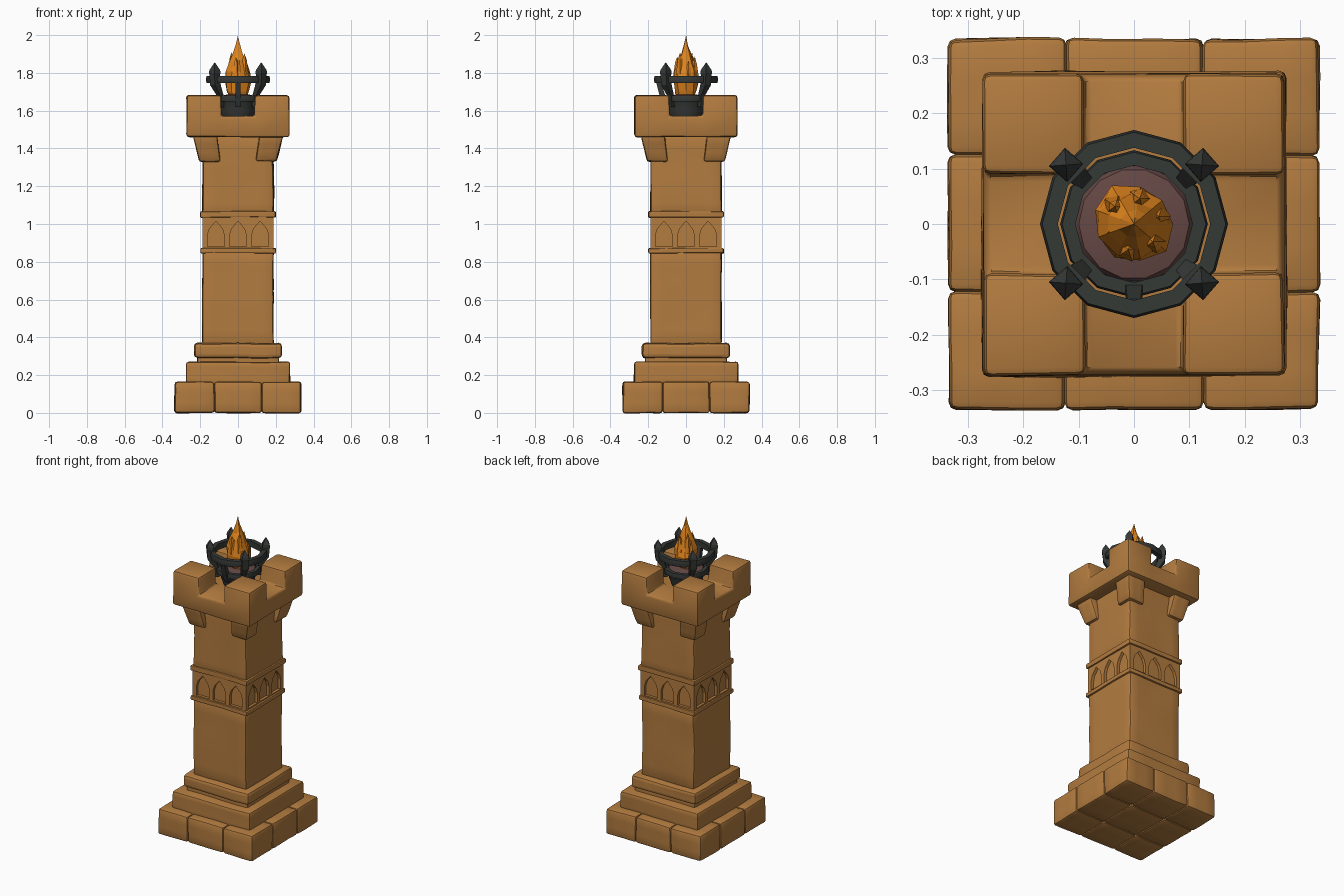
import bpy, bmesh, math, random
from mathutils import Vector, Matrix, noise

if "Cube" in bpy.data.objects:
    bpy.data.objects.remove(bpy.data.objects["Cube"])

random.seed(4)


def material(name, rgb):
    m = bpy.data.materials.new(name)
    m.diffuse_color = (*rgb, 1)
    m.use_nodes = True
    m.node_tree.nodes["Principled BSDF"].inputs["Base Color"].default_value = m.diffuse_color
    return m


STONE = material("sandstone", (0.45, 0.20, 0.05))
IRON = material("dark iron", (0.036, 0.041, 0.037))
COAL = material("plum coals", (0.13, 0.065, 0.06))
FIRE = material("orange flame", (0.74, 0.23, 0.012))


def finish(bm, name, mat, bevel=0.0, smooth=True):
    bmesh.ops.recalc_face_normals(bm, faces=bm.faces[:])
    me = bpy.data.meshes.new(name)
    bm.to_mesh(me)
    bm.free()
    ob = bpy.data.objects.new(name, me)
    bpy.context.collection.objects.link(ob)
    me.materials.append(mat)
    bpy.ops.object.select_all(action='DESELECT')
    ob.select_set(True)
    bpy.context.view_layer.objects.active = ob
    if bevel:
        b = ob.modifiers.new("worn edges", 'BEVEL')
        b.width, b.segments, b.limit_method = bevel, 2, 'ANGLE'
        b.angle_limit = math.radians(40)
        bpy.ops.object.modifier_apply(modifier=b.name)
    if smooth:
        bpy.ops.object.shade_smooth_by_angle(angle=math.radians(35))
    return ob


def roughen(bm, amount):
    for v in bm.verts:
        v.co += noise.noise_vector(v.co * 6) * amount


def block(name, lo, hi, bevel=0.012, taper=1.0, cuts=3, rough=0.006):
    """Worn stone block from corner lo to corner hi; taper scales the bottom."""
    lo, hi = Vector(lo), Vector(hi)
    bm = bmesh.new()
    bmesh.ops.create_cube(bm, size=1)
    if cuts:
        bmesh.ops.subdivide_edges(bm, edges=bm.edges[:], cuts=cuts, use_grid_fill=True)
    for v in bm.verts:
        k = taper + (1 - taper) * (v.co.z + 0.5)
        v.co = Vector((lo[i] + (hi[i] - lo[i]) * (v.co[i] + 0.5) for i in range(3)))
        v.co.x *= k
        v.co.y *= k
    roughen(bm, rough)
    return finish(bm, name, STONE, bevel)


def tier(name, half, z0, z1, **kw):
    return block(name, (-half, -half, z0), (half, half, z1), **kw)


# Base course: nine worn blocks
cuts = [-0.335, -0.125, 0.125, 0.335]
for i in range(3):
    for j in range(3):
        block(f"base_stone_{i}{j}", (cuts[i], cuts[j], 0),
              (cuts[i + 1], cuts[j + 1], 0.165), bevel=0.014, cuts=2, rough=0.005)

# Steps, moulding and shaft
tier("base_step", 0.275, 0.15, 0.27)
tier("moulding_neck", 0.215, 0.26, 0.30)
tier("moulding", 0.232, 0.29, 0.37, bevel=0.02)
tier("shaft_lower", 0.188, 0.36, 0.86, cuts=5, bevel=0.014)
tier("shaft_upper", 0.188, 1.04, 1.47, cuts=5, bevel=0.014)
tier("trim_lower", 0.199, 0.845, 0.872, bevel=0.006, rough=0.004)
tier("trim_upper", 0.199, 1.035, 1.067, bevel=0.006, rough=0.004)

# Arcade band with three pointed niches cut into each side
bm = bmesh.new()
bmesh.ops.create_cube(bm, size=1, matrix=Matrix.Translation((0, 0, 0.955)) @
                      Matrix.Diagonal((0.378, 0.378, 0.2, 1)))
band = finish(bm, "arcade_band", STONE, smooth=False)
bm = bmesh.new()
arch = [(-0.045, 0.88), (0.045, 0.88), (0.045, 0.94), (0.034, 0.975),
        (0, 1.015), (-0.034, 0.975), (-0.045, 0.94)]
for side in range(4):
    rot = Matrix.Rotation(side * math.pi / 2, 3, 'Z')
    for cx in (-0.117, 0, 0.117):
        f = bm.faces.new([bm.verts.new(rot @ Vector((cx + x, -0.171, z))) for x, z in arch])
        ext = bmesh.ops.extrude_face_region(bm, geom=[f])["geom"]
        vs = [v for v in ext if isinstance(v, bmesh.types.BMVert)]
        bmesh.ops.translate(bm, verts=vs, vec=rot @ Vector((0, -0.06, 0)))
cutter = finish(bm, "niche_cutter", STONE, smooth=False)
cutter.hide_render = True
mod = band.modifiers.new("niches", 'BOOLEAN')
mod.operation, mod.object, mod.solver = 'DIFFERENCE', cutter, 'EXACT'
bpy.context.view_layer.objects.active = band
bpy.ops.object.modifier_apply(modifier=mod.name)
bpy.data.objects.remove(cutter)

# Corner corbels under the crown
for sx in (-1, 1):
    for sy in (-1, 1):
        xs, ys = sorted((sx * 0.11, sx * 0.238)), sorted((sy * 0.11, sy * 0.238))
        block("corbel", (xs[0], ys[0], 1.33), (xs[1], ys[1], 1.47), taper=0.86, cuts=2)

# Battlement crown: slab whose corner cells rise as merlons
bm = bmesh.new()
bmesh.ops.create_grid(bm, x_segments=3, y_segments=3, size=1.5)
for v in bm.verts:
    v.co = Vector([math.copysign(0.272 if abs(c) > 1 else 0.09, c) for c in v.co[:2]] + [1.46])


def raise_faces(faces, dz):
    g = bmesh.ops.extrude_face_region(bm, geom=faces)["geom"]
    bmesh.ops.translate(bm, verts=[e for e in g if isinstance(e, bmesh.types.BMVert)], vec=(0, 0, dz))
    return [e for e in g if isinstance(e, bmesh.types.BMFace)]


bottom = bm.faces[:]
top = raise_faces(bottom, 0.112)
if not any(abs(f.calc_center_median().z - 1.46) < 1e-4 for f in bm.faces):
    bmesh.ops.holes_fill(bm, edges=[e for e in bm.edges if e.is_boundary])
for f in [f for f in top if min(abs(c) for c in f.calc_center_median()[:2]) > 0.09]:
    new = raise_faces([f], 0.11)
    if f.is_valid and new:
        bm.faces.remove(f)
roughen(bm, 0.005)
finish(bm, "battlement_crown", STONE, 0.014)


def lathe(name, profile, sides, mat, jitter=0.0, smooth=True, cx=0, cy=0):
    bm = bmesh.new()
    rings = []
    for r, z in profile:
        ring = []
        for k in range(sides):
            a = 2 * math.pi * k / sides
            rr = r * (1 + random.uniform(-jitter, jitter))
            ring.append(bm.verts.new((cx + rr * math.cos(a), cy + rr * math.sin(a),
                                      z + random.uniform(-jitter, jitter) * 0.06)))
        rings.append(ring)
    for a, b in zip(rings, rings[1:]):
        for k in range(sides):
            n = (k + 1) % sides
            bm.faces.new((a[k], a[n], b[n], b[k]))
    bm.faces.new(rings[0][::-1])
    bm.faces.new(rings[-1])
    return finish(bm, name, mat, smooth=smooth)


def hoop(name, radius, z, w, h):
    """Flat-sided iron ring with a chunky section."""
    bm = bmesh.new()
    n, sec = 12, [(-w, -h), (w, -h), (w * 1.3, 0), (w, h), (-w, h)]
    rings = []
    for k in range(n):
        a = 2 * math.pi * k / n
        rings.append([bm.verts.new(((radius + r) * math.cos(a), (radius + r) * math.sin(a), z + dz))
                      for r, dz in sec])
    for k in range(n):
        a, b = rings[k], rings[(k + 1) % n]
        for i in range(5):
            j = (i + 1) % 5
            bm.faces.new((a[i], a[j], b[j], b[i]))
    finish(bm, name, IRON)


def bar(name, angle, pts):
    """Square bar through (radius, z, half width) points, pointing along angle."""
    bm = bmesh.new()
    rot = Matrix.Rotation(angle, 3, 'Z')
    rings = [[bm.verts.new(rot @ Vector((r + dx * w, dy * w, z)))
              for dx, dy in ((-1, -1), (1, -1), (1, 1), (-1, 1))] for r, z, w in pts]
    for a, b in zip(rings, rings[1:]):
        for i in range(4):
            j = (i + 1) % 4
            bm.faces.new((a[i], a[j], b[j], b[i]))
    bm.faces.new(rings[0])
    bm.faces.new(rings[-1])
    finish(bm, name, IRON, smooth=False)


# Iron fire basket
lathe("basket_bowl", [(0.085, 1.565), (0.098, 1.60), (0.10, 1.64), (0.112, 1.66)], 12, IRON)
hoop("basket_lower_hoop", 0.118, 1.665, 0.012, 0.016)
hoop("basket_upper_hoop", 0.152, 1.765, 0.014, 0.019)
for k in range(4):
    bar("basket_spike", math.radians(45 + 90 * k - (4 if k % 2 == 0 else -4)),
        [(0.12, 1.62, 0.012), (0.125, 1.68, 0.013), (0.158, 1.735, 0.02), (0.163, 1.79, 0.02),
         (0.163, 1.80, 0.022), (0.163, 1.815, 0.02), (0.163, 1.855, 0.001)])
bar("basket_front_stay", -math.pi / 2, [(0.10, 1.62, 0.016), (0.125, 1.68, 0.015), (0.148, 1.76, 0.012)])

# Coals and flame
lathe("coals", [(0.11, 1.655), (0.10, 1.675), (0.06, 1.685), (0.02, 1.688)], 14, COAL)
lathe("flame", [(0.045, 1.67), (0.062, 1.70), (0.071, 1.76), (0.062, 1.81), (0.045, 1.86),
                (0.026, 1.90), (0.012, 1.945), (0.001, 1.99)], 9, FIRE, 0.14, smooth=False)
for k in range(6):
    a = k * math.pi / 3 + 0.3
    x, y, h = 0.047 * math.cos(a), 0.047 * math.sin(a), 1.86 + 0.022 * (k % 3)
    lathe("flame_tongue", [(0.012, 1.74), (0.021, 1.79), (0.012, h - 0.03), (0.001, h)],
          5, FIRE, 0.1, smooth=False, cx=x, cy=y)
